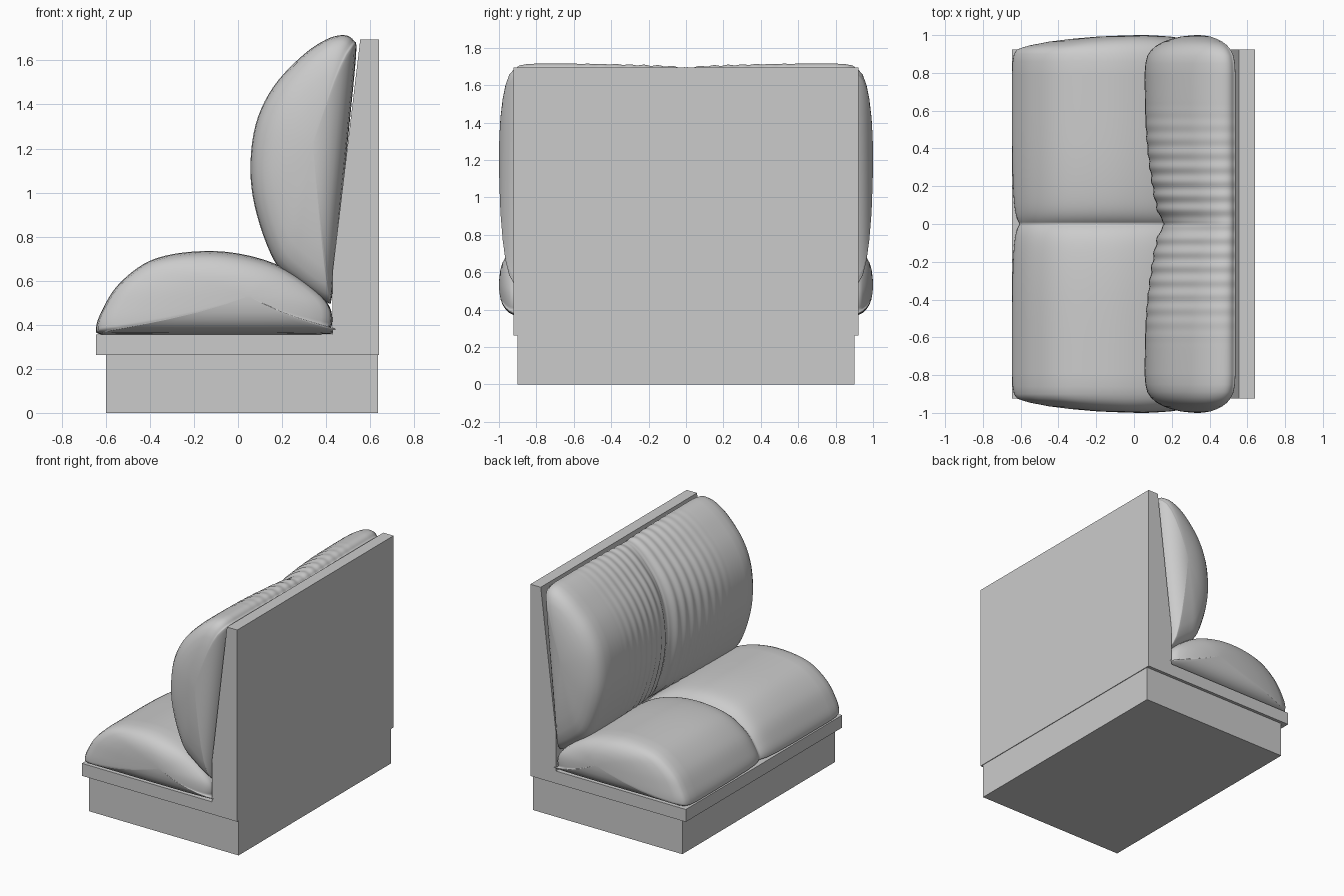
import bpy, bmesh, math

if "Cube" in bpy.data.objects:
    bpy.data.objects.remove(bpy.data.objects["Cube"])


def make_object(name, bm):
    bmesh.ops.recalc_face_normals(bm, faces=bm.faces)
    mesh = bpy.data.meshes.new(name)
    bm.to_mesh(mesh)
    bm.free()
    obj = bpy.data.objects.new(name, mesh)
    bpy.context.collection.objects.link(obj)
    return obj


def loft(bm, rings):
    """Skin a list of closed rings and cap both ends."""
    vs = [[bm.verts.new(p) for p in ring] for ring in rings]
    n = len(vs[0])
    for a, b in zip(vs, vs[1:]):
        for i in range(n):
            j = (i + 1) % n
            bm.faces.new((a[i], a[j], b[j], b[i]))
    bm.faces.new(vs[0])
    bm.faces.new(vs[-1])


def extruded(name, profile, half_width):
    bm = bmesh.new()
    loft(bm, [[(x, y, z) for x, z in profile] for y in (-half_width, half_width)])
    return make_object(name, bm)


def smooth_loop(pts, steps=5):
    """Closed Catmull-Rom curve through the profile points."""
    out, n = [], len(pts)
    for i in range(n):
        a, b, c, d = (pts[(i + k) % n] for k in (-1, 0, 1, 2))
        for s in range(steps):
            t = s / steps
            out.append(tuple(
                0.5 * (2 * q + (r - p) * t + (2 * p - 5 * q + 4 * r - w) * t * t
                       + (3 * q - p - 3 * r + w) * t ** 3)
                for p, q, r, w in zip(a, b, c, d)))
    return out


def cushion(name, profile, centre, ends, shape):
    """Loft a profile along y: ends lists (y, x scale, z scale) for the rounded side."""
    loop = smooth_loop(profile)
    half = [(0.01 * i, 1, 1) for i in range(0, 80)] + ends
    stations = [(-y, a, b) for y, a, b in reversed(half[1:])] + half
    cx, cz = centre
    rings = []
    for y, sx, sz in stations:
        ring = []
        for x, z in loop:
            x, z = shape(x, z, y)
            ring.append((cx + (x - cx) * sx, y, cz + (z - cz) * sz))
        rings.append(ring)
    bm = bmesh.new()
    loft(bm, rings)
    obj = make_object(name, bm)
    for p in obj.data.polygons:
        p.use_smooth = True
    return obj


# Centre groove in the seat cushion
def seat_shape(x, z, y):
    dip = 0.16 * math.exp(-abs(y) / 0.05) + 0.05 * math.exp(-(y / 0.25) ** 2)
    return x * (1 - 0.3 * dip), 0.36 + (z - 0.36) * (1 - dip)


# Centre groove and small gathers in the back cushion
def back_shape(x, z, y):
    dip = 0.12 * math.exp(-abs(y) / 0.06) + 0.13 * math.exp(-(y / 0.35) ** 2)
    ripple = 0.005 * math.cos(y * math.tau / 0.075) * max(0, 1 - (y / 0.65) ** 2)
    rear = 0.42 + (z - 0.5) * 0.1
    x = rear + (x - rear) * (1 - dip + 2 * ripple)
    return x, 1.1 + (z - 1.1) * (1 - 0.15 * dip + ripple)


# Plinth
extruded("plinth", [(-0.6, 0), (0.635, 0), (0.635, 0.262), (-0.6, 0.262)], 0.9)

# L-shaped seat board and backrest
extruded("bench_frame", [(-0.645, 0.262), (0.64, 0.262), (0.64, 1.695), (0.555, 1.695),
                         (0.43, 0.65), (0.43, 0.355), (-0.645, 0.355)], 0.923)

# Seat cushion
cushion("seat_cushion",
        [(-0.645, 0.385), (-0.625, 0.357), (-0.5, 0.355), (0.38, 0.357), (0.422, 0.385),
         (0.424, 0.46), (0.38, 0.53), (0.27, 0.62), (0.16, 0.68), (0.02, 0.72),
         (-0.13, 0.735), (-0.3, 0.72), (-0.43, 0.675), (-0.55, 0.575), (-0.62, 0.46)],
        (0.05, 0.53),
        [(0.80, 1, 1), (0.86, 0.995, 0.985), (0.90, 0.985, 0.95), (0.925, 0.96, 0.9),
         (0.945, 0.87, 0.84), (0.965, 0.72, 0.73), (0.98, 0.55, 0.6),
         (0.992, 0.35, 0.42), (0.998, 0.15, 0.2), (1.0, 0.03, 0.04)],
        seat_shape)

# Back cushion
cushion("back_cushion",
        [(0.48, 1.715), (0.525, 1.69), (0.535, 1.62), (0.49, 1.15), (0.435, 0.62),
         (0.425, 0.52), (0.405, 0.5), (0.28, 0.58), (0.17, 0.68), (0.085, 0.9),
         (0.056, 1.1), (0.08, 1.31), (0.16, 1.48), (0.29, 1.62), (0.4, 1.695)],
        (0.34, 1.22),
        [(0.80, 1, 1), (0.85, 0.985, 0.995), (0.89, 0.95, 0.98), (0.92, 0.88, 0.94),
         (0.945, 0.78, 0.88), (0.965, 0.65, 0.77), (0.98, 0.5, 0.62),
         (0.992, 0.33, 0.42), (0.998, 0.15, 0.2), (1.0, 0.03, 0.04)],
        back_shape)
